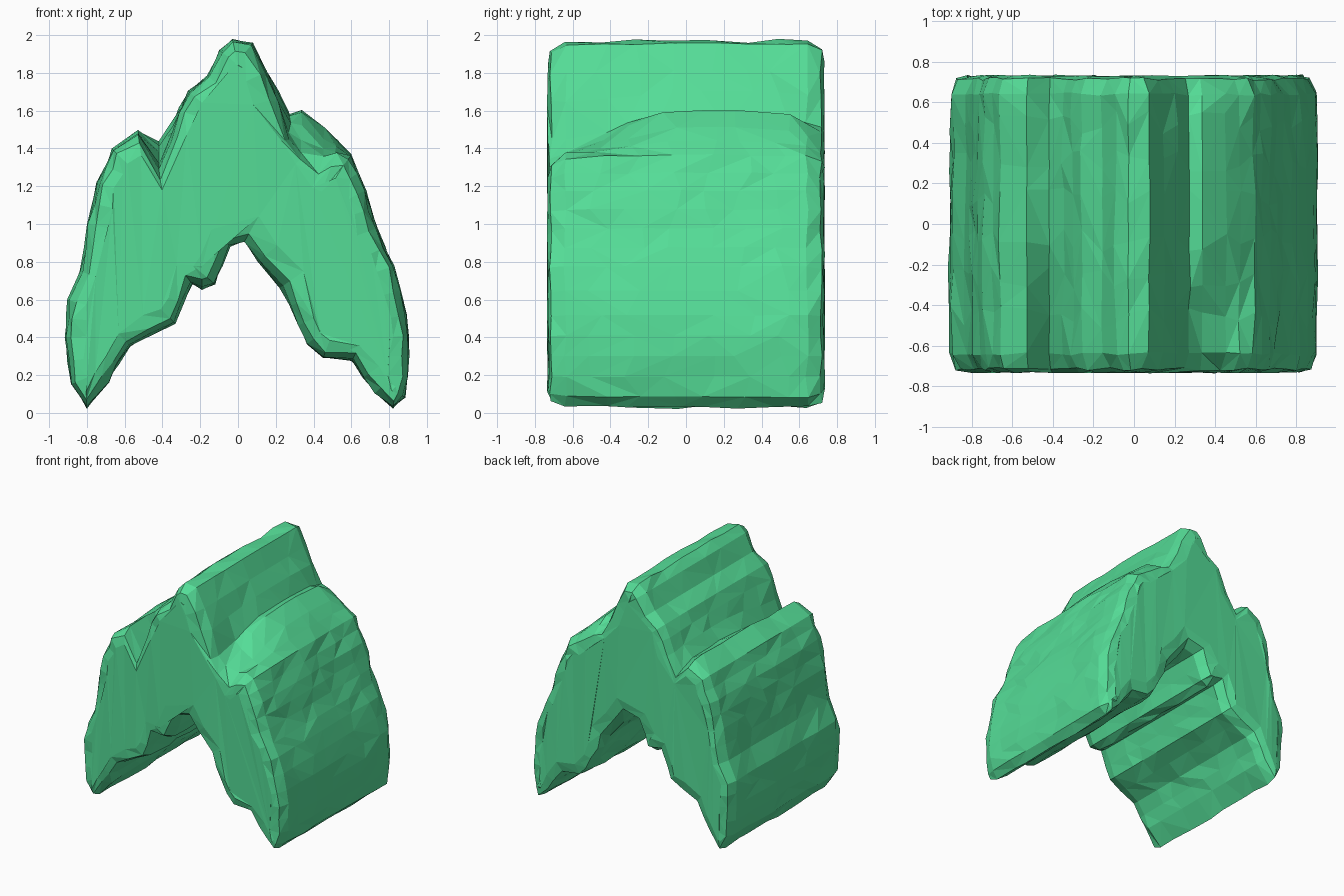
import bpy, bmesh, math, random
from mathutils import Vector

random.seed(4)
if "Cube" in bpy.data.objects:
    bpy.data.objects.remove(bpy.data.objects["Cube"], do_unlink=True)

# Ridge outline, from the right foot over the peak to the left foot
OUTER = [(-.8, .02), (-.89, .15), (-.92, .4), (-.905, .6), (-.84, .75), (-.8, 1), (-.75, 1.22),
         (-.67, 1.4), (-.53, 1.5), (-.42, 1.44), (-.36, 1.53), (-.27, 1.71), (-.17, 1.79),
         (-.1, 1.92), (-.03, 1.98), (.08, 1.96), (.16, 1.82), (.28, 1.59), (.34, 1.61),
         (.46, 1.52), (.6, 1.37), (.68, 1.18), (.74, .98), (.83, .78), (.9, .52), (.915, .3), (.89, .08)]
# Arch outline, from the left foot back to the right foot
INNER = [(.82, .02), (.72, .1), (.6, .27), (.45, .29), (.36, .36), (.22, .66), (.1, .8), (.03, .9),
         (-.04, .88), (-.12, .68), (-.19, .65), (-.24, .68), (-.33, .47), (-.45, .41), (-.57, .35),
         (-.68, .16)]


def resample(points, step):
    """Closed outline with long edges split into shorter ones."""
    out = []
    for a, b in zip(points, points[1:] + points[:1]):
        a, b = Vector(a), Vector(b)
        n = max(1, round((b - a).length / step))
        out += [a.lerp(b, i / n) for i in range(n)]
    return out


def gully(x, z, y):
    """Depth of the shoulder gullies, deepest at the front."""
    if z < 1.15:
        return 0
    front = min(1, max(0, (-y - .05) / .65))
    back = min(1, max(0, (y - .45) / .27))
    left = math.exp(-((x - .37) / .13) ** 2)
    right = math.exp(-((x + .41) / .08) ** 2)
    return left * (.26 * front + .1 * back) + right * (.16 * front + .06 * back)


outline = resample(OUTER + INNER, .13)
count = len(outline)
normals = []
for i in range(count):
    t = (outline[(i + 1) % count] - outline[i - 1]).normalized()
    normals.append(Vector((t.y, -t.x)))     # points into the rock

# Slices along the depth: position, inward inset, roughness
SLICES = [(-.73, .085, .022), (-.715, .03, .015), (-.64, .003, .012), (-.46, 0, .014), (-.27, 0, .014),
          (-.08, 0, .012), (.12, 0, .012), (.31, 0, .014), (.5, 0, .014), (.64, .003, .012),
          (.715, .03, .015), (.73, .085, .022)]

bm = bmesh.new()
rings = []
for s, (y, inset, rough) in enumerate(SLICES):
    ring = []
    end = s in (0, len(SLICES) - 1)
    for p, n in zip(outline, normals):
        # the arch lip and the crest are rounded more deeply at the ends
        extra = 1.5 if abs(p.x) < .25 else 1
        q = p + n * (inset * extra + random.uniform(0, rough * 1.6))
        z = max(.005, q.y - gully(q.x, p.y, y))
        dy = random.uniform(-.008, .008) if abs(y) > .6 else random.uniform(-.06, .06)
        if end:
            dy *= .8
        ring.append(bm.verts.new((q.x, y + dy, z)))
    rings.append(ring)

# Rock skin, split along mixed diagonals
for a, b in zip(rings, rings[1:]):
    for i in range(count):
        j = (i + 1) % count
        quad = (a[i], a[j], b[j], b[i])
        k = random.randrange(2)
        quad = quad[k:] + quad[:k]
        bm.faces.new(quad[:3])
        bm.faces.new((quad[0], quad[2], quad[3]))

# Front and back cliff faces
caps = [bm.faces.new(rings[0]), bm.faces.new(rings[-1])]
bmesh.ops.triangulate(bm, faces=caps, ngon_method='BEAUTY')
bmesh.ops.recalc_face_normals(bm, faces=bm.faces[:])

mesh = bpy.data.meshes.new("rock_arch")
bm.to_mesh(mesh)
bm.free()
rock = bpy.data.objects.new("rock_arch", mesh)
bpy.context.collection.objects.link(rock)

green = bpy.data.materials.new("jade green")
green.use_nodes = True
colour = (.09, .72, .31, 1)
green.diffuse_color = colour
green.node_tree.nodes["Principled BSDF"].inputs["Base Color"].default_value = colour
mesh.materials.append(green)
